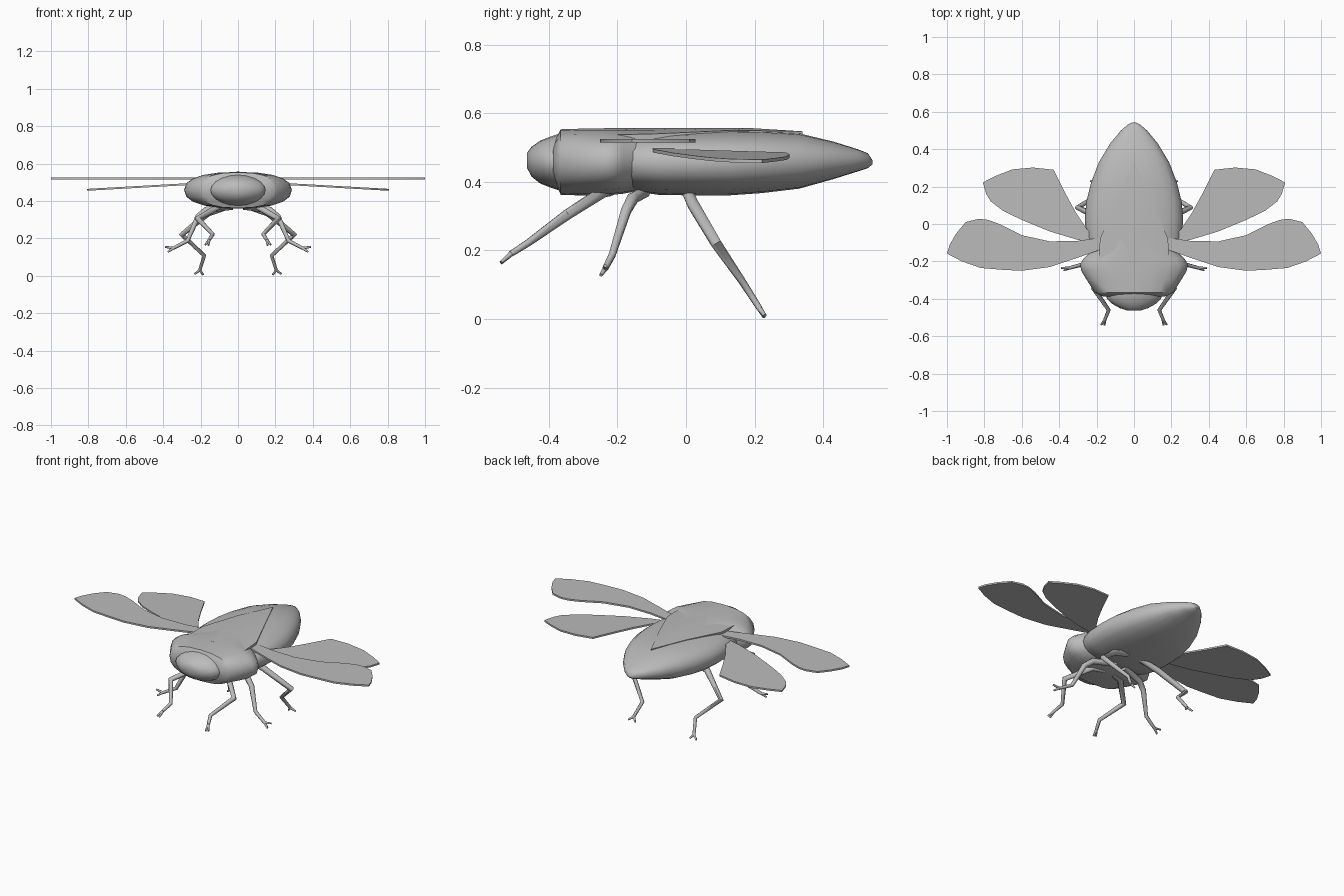
import bpy, bmesh, math

if "Cube" in bpy.data.objects:
    bpy.data.objects.remove(bpy.data.objects["Cube"])

grey = bpy.data.materials.new("shell grey")
grey.diffuse_color = (0.5, 0.5, 0.5, 1)
grey.use_nodes = True
grey.node_tree.nodes["Principled BSDF"].inputs["Base Color"].default_value = grey.diffuse_color


def finish(ob, angle=40):
    ob.data.materials.clear()
    ob.data.materials.append(grey)
    bpy.ops.object.select_all(action='DESELECT')
    bpy.context.view_layer.objects.active = ob
    ob.select_set(True)
    bpy.ops.object.shade_smooth_by_angle(angle=math.radians(angle))


def add_mesh(name, bm, angle=40):
    bmesh.ops.recalc_face_normals(bm, faces=bm.faces)
    me = bpy.data.meshes.new(name)
    bm.to_mesh(me)
    bm.free()
    ob = bpy.data.objects.new(name, me)
    bpy.context.collection.objects.link(ob)
    finish(ob, angle)
    return ob


def loft(name, sections, power=2.4, sides=20):
    """Skin rounded cross-sections given as (y, half width, bottom, top)."""
    bm = bmesh.new()
    rings = []
    for y, w, lo, hi in sections:
        ring = []
        for i in range(sides):
            a = 2 * math.pi * i / sides
            c, s = math.cos(a), math.sin(a)
            x = math.copysign(abs(c) ** (2 / power), c) * w
            z = math.copysign(abs(s) ** (2 / power), s) * (hi - lo) / 2
            ring.append(bm.verts.new((x, y, (lo + hi) / 2 + z)))
        rings.append(ring)
    for a, b in zip(rings, rings[1:]):
        for i in range(sides):
            j = (i + 1) % sides
            bm.faces.new((a[i], a[j], b[j], b[i]))
    bm.faces.new(rings[0])
    bm.faces.new(rings[-1])
    return add_mesh(name, bm)


def tube(name, points, radii):
    """Tapered round limb through the points."""
    cu = bpy.data.curves.new(name, 'CURVE')
    cu.dimensions = '3D'
    cu.bevel_depth = 1
    cu.bevel_resolution = 2
    cu.use_fill_caps = True
    sp = cu.splines.new('POLY')
    sp.points.add(len(points) - 1)
    for p, co, r in zip(sp.points, points, radii):
        p.co = (*co, 1)
        p.radius = r
    ob = bpy.data.objects.new(name, cu)
    bpy.context.collection.objects.link(ob)
    bpy.ops.object.select_all(action='DESELECT')
    bpy.context.view_layer.objects.active = ob
    ob.select_set(True)
    bpy.ops.object.convert(target='MESH')
    finish(bpy.context.object, 50)


def wing(name, outline, height, side, thick=0.01):
    """Thin plate from an outline, lying on a height function of x."""
    bm = bmesh.new()
    low = [bm.verts.new((side * x, y, height(x) - thick / 2)) for x, y in outline]
    top = [bm.verts.new((side * x, y, height(x) + thick / 2)) for x, y in outline]
    bm.faces.new(low)
    bm.faces.new(top)
    n = len(outline)
    for i in range(n):
        j = (i + 1) % n
        bm.faces.new((low[i], low[j], top[j], top[i]))
    add_mesh(name, bm, 30)


# Body: abdomen, thorax and head
loft("abdomen", [
    (-0.20, 0.20, 0.40, 0.52), (-0.17, 0.235, 0.375, 0.54), (-0.08, 0.258, 0.362, 0.548),
    (0.03, 0.262, 0.36, 0.55), (0.12, 0.255, 0.36, 0.55), (0.22, 0.23, 0.367, 0.548),
    (0.33, 0.188, 0.38, 0.541), (0.43, 0.128, 0.408, 0.517), (0.50, 0.07, 0.43, 0.495),
    (0.53, 0.035, 0.44, 0.483), (0.543, 0.01, 0.45, 0.463)])
loft("thorax", [
    (-0.388, 0.165, 0.415, 0.505), (-0.375, 0.195, 0.385, 0.535), (-0.365, 0.21, 0.362, 0.553),
    (-0.30, 0.252, 0.36, 0.555), (-0.25, 0.282, 0.36, 0.555), (-0.215, 0.288, 0.362, 0.555),
    (-0.185, 0.27, 0.365, 0.555), (-0.13, 0.21, 0.375, 0.555), (-0.02, 0.15, 0.39, 0.553)])
loft("head", [
    (-0.463, 0.035, 0.44, 0.485), (-0.45, 0.075, 0.415, 0.502), (-0.425, 0.12, 0.395, 0.52),
    (-0.40, 0.145, 0.385, 0.53), (-0.37, 0.15, 0.375, 0.54), (-0.30, 0.14, 0.37, 0.54)],
    power=2.0)

# Ridged triangular shield tapering over the back
bm = bmesh.new()
ridge = [bm.verts.new(p) for p in ((0, -0.24, 0.556), (0, 0.18, 0.557), (0, 0.34, 0.547))]
tip = bm.verts.new((0, 0.34, 0.50))
feet = []
for s in (-1, 1):
    pts = [(-0.24, 0.19), (-0.08, 0.182), (0.13, 0.094)]
    edge = [bm.verts.new((s * x, y, z)) for (y, x), z in zip(pts, (0.536, 0.54, 0.55))]
    foot = [bm.verts.new((s * x, y, 0.48)) for y, x in pts]
    feet.append(foot)
    bm.faces.new((ridge[0], edge[0], edge[1]))
    bm.faces.new((ridge[0], edge[1], edge[2], ridge[1]))
    bm.faces.new((ridge[1], edge[2], ridge[2]))
    bm.faces.new((edge[0], foot[0], foot[1], edge[1]))
    bm.faces.new((edge[1], foot[1], foot[2], edge[2]))
    bm.faces.new((edge[2], foot[2], tip, ridge[2]))
    bm.faces.new((ridge[0], edge[0], foot[0]))
bm.faces.new((ridge[0], feet[0][0], feet[1][0]))
bm.faces.new(feet[0] + [tip] + feet[1][::-1])
add_mesh("back_shield", bm, 30)

front_outline = [
    (0.16, -0.07), (0.30, -0.09), (0.45, -0.093), (0.60, -0.06), (0.72, 0.0), (0.78, 0.022),
    (0.83, 0.028), (0.90, 0.01), (0.95, -0.05), (0.985, -0.11), (1.0, -0.158), (0.92, -0.20),
    (0.82, -0.235), (0.70, -0.245), (0.60, -0.25), (0.45, -0.23), (0.30, -0.18), (0.16, -0.13)]
rear_outline = [
    (0.18, -0.09), (0.25, -0.03), (0.31, 0.06), (0.37, 0.17), (0.43, 0.29), (0.54, 0.302),
    (0.65, 0.292), (0.74, 0.257), (0.808, 0.222), (0.79, 0.16), (0.765, 0.12), (0.70, 0.07),
    (0.60, 0.022), (0.45, -0.04), (0.30, -0.085), (0.22, -0.10)]

# Leg paths on the +x side, hip to ankle, and the claw direction
legs = {
    "front_leg": [(0.03, -0.22, 0.375), (0.10, -0.24, 0.372), (0.215, -0.345, 0.305),
                  (0.135, -0.46, 0.222), (0.155, -0.51, 0.19)],
    "middle_leg": [(0.03, -0.12, 0.37), (0.17, -0.155, 0.352), (0.215, -0.175, 0.315),
                   (0.27, -0.215, 0.187), (0.345, -0.235, 0.148)],
    "rear_leg": [(0.03, 0.0, 0.38), (0.16, 0.02, 0.335), (0.30, 0.088, 0.22),
                 (0.18, 0.165, 0.108), (0.205, 0.215, 0.03)]}
claws = {
    "front_leg": [(0.158, -0.54, 0.163), (0.175, -0.538, 0.166)],
    "middle_leg": [(0.39, -0.235, 0.155), (0.375, -0.248, 0.128)],
    "rear_leg": [(0.185, 0.228, 0.006), (0.232, 0.23, 0.01)]}

for s, label in ((1, "right"), (-1, "left")):
    wing(f"front_wing_{label}", front_outline, lambda x: 0.52, s)
    wing(f"rear_wing_{label}", rear_outline, lambda x: 0.505 - 0.056 * x, s)
    for name, path in legs.items():
        mirrored = [(s * x, y, z) for x, y, z in path]
        tube(f"{name}_{label}", mirrored, (0.017, 0.018, 0.016, 0.011, 0.009))
        for k, (x, y, z) in enumerate(claws[name]):
            tube(f"{name}_claw_{k}_{label}", [mirrored[-1], (s * x, y, z)], (0.008, 0.005))
